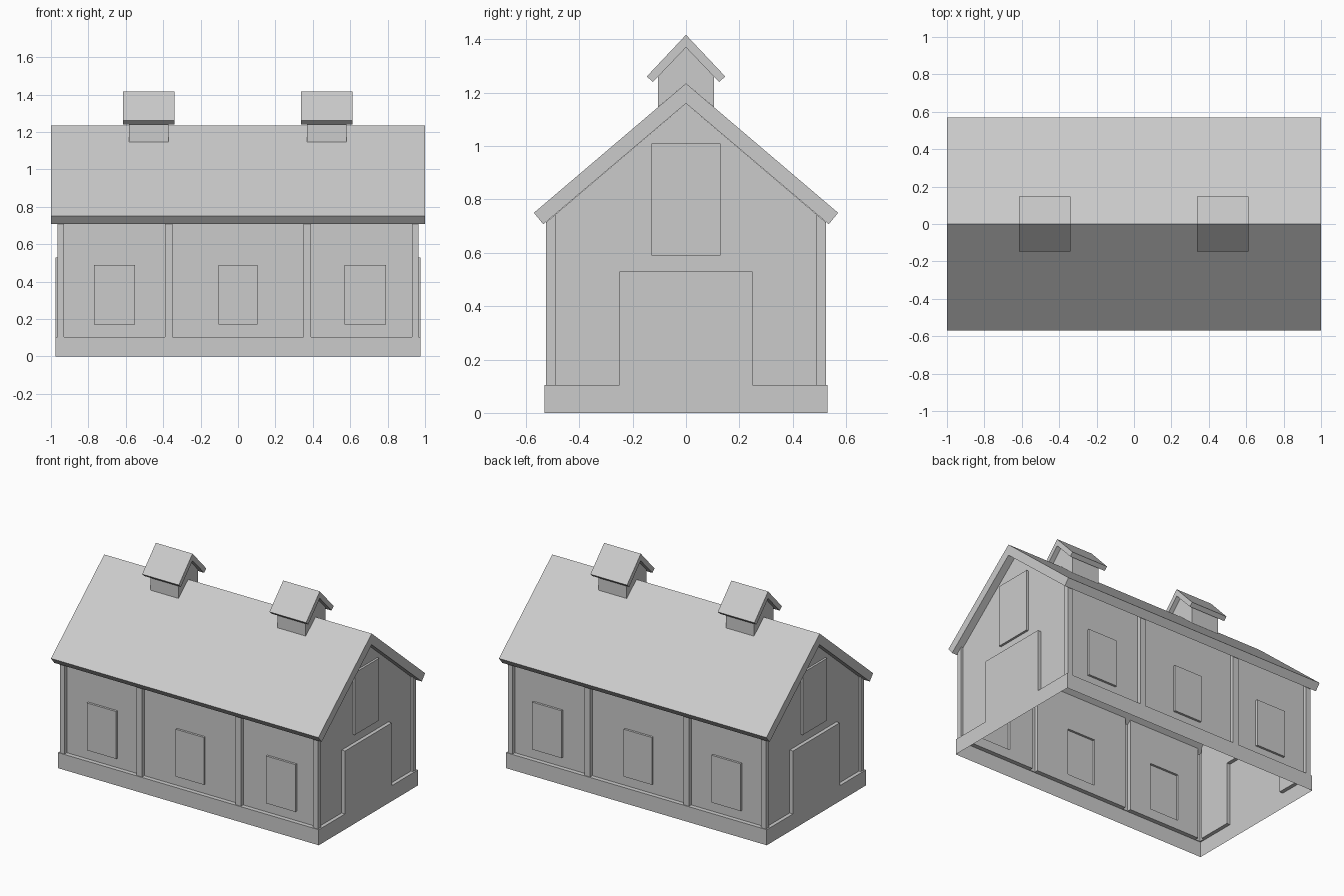
import bpy, bmesh
from math import pi
from mathutils import Matrix, Vector

if "Cube" in bpy.data.objects:
    bpy.data.objects.remove(bpy.data.objects["Cube"])


def finish(name, bm):
    bmesh.ops.recalc_face_normals(bm, faces=bm.faces)
    me = bpy.data.meshes.new(name)
    bm.to_mesh(me)
    bm.free()
    ob = bpy.data.objects.new(name, me)
    bpy.context.collection.objects.link(ob)
    return ob


def prism(name, profile, x0, x1):
    """Extrude a (y, z) outline along x."""
    bm = bmesh.new()
    f = bm.faces.new([bm.verts.new((x0, y, z)) for y, z in profile])
    r = bmesh.ops.extrude_face_region(bm, geom=[f])
    moved = [v for v in r["geom"] if isinstance(v, bmesh.types.BMVert)]
    bmesh.ops.translate(bm, verts=moved, vec=(x1 - x0, 0, 0))
    return finish(name, bm)


def relief(bm, rects, plinth_u, angle):
    """Stepped wall from rectangles (u0, u1, z0, z1, depth); later ones override."""
    us = sorted({u for r in rects for u in r[:2]})
    zs = sorted({z for r in rects for z in r[2:4]})
    plinth_d = rects[1][4]
    rot = Matrix.Rotation(angle, 3, 'Z')

    def depth(i, j):
        u, z = (us[i] + us[i + 1]) / 2, (zs[j] + zs[j + 1]) / 2
        return [r[4] for r in rects if r[0] < u < r[1] and r[2] < z < r[3]][-1]

    def quad(*pts):
        vs = []
        for u, d, z in pts:
            if d == plinth_d and abs(u) == us[-1]:
                u = plinth_u if u > 0 else -plinth_u
            vs.append(bm.verts.new(rot @ Vector((u, -d, z))))
        bm.faces.new(vs)

    for i in range(len(us) - 1):
        for j in range(len(zs) - 1):
            a, b, c, e, d = us[i], us[i + 1], zs[j], zs[j + 1], depth(i, j)
            quad((a, d, c), (b, d, c), (b, d, e), (a, d, e))
            if i + 2 < len(us) and depth(i + 1, j) != d:
                n = depth(i + 1, j)
                quad((b, d, c), (b, n, c), (b, n, e), (b, d, e))
            if j + 2 < len(zs) and depth(i, j + 1) != d:
                n = depth(i, j + 1)
                quad((a, d, e), (b, d, e), (b, n, e), (a, n, e))


# Walls: posts, plinth, recessed panels, raised windows and doors
long_wall = [(-.965, .965, 0, 1.3, .525), (-.965, .965, 0, .105, .53)]
long_wall += [(a, b, .105, 1.3, .50) for a, b in ((-.93, -.39), (-.35, .35), (.39, .93))]
windows = ((-.77, -.55), (-.105, .105), (.57, .79))
end_wall = [(-.525, .525, 0, 1.3, .965), (-.525, .525, 0, .105, .975),
            (-.49, .49, .105, 1.3, .95),
            (-.25, .25, .105, .53, .975),     # main door
            (-.13, .13, .59, 1.01, .965)]     # loft door
bm = bmesh.new()
for k in (0, 1):
    s = -1 if k else 1
    wins = [(min(s * a, s * b), max(s * a, s * b), .17, .49, .515) for a, b in windows]
    relief(bm, long_wall + wins, .975, k * pi)
    relief(bm, end_wall, .53, pi / 2 + k * pi)
bmesh.ops.remove_doubles(bm, verts=bm.verts, dist=.0005)
# Trim the wall tops to the underside of the roof
for s in (-1, 1):
    bmesh.ops.bisect_plane(bm, geom=bm.verts[:] + bm.edges[:] + bm.faces[:],
                           plane_co=(0, 0, 1.16), plane_no=(0, s * .85, 1), clear_outer=True)
bmesh.ops.dissolve_limit(bm, angle_limit=.01, verts=bm.verts, edges=bm.edges)
finish("walls", bm)

# Main roof
prism("roof", [(-.57, .75), (0, 1.235), (.57, .75), (.535, .707), (0, 1.16), (-.535, .707)], -1, 1)

# Roof vents with small gabled caps
for side, cx in (("left", -.477), ("right", .475)):
    prism(side + "_vent_body", [(-.105, 1.146), (0, 1.235), (.105, 1.146),
                                (.105, 1.26), (0, 1.37), (-.105, 1.26)], cx - .105, cx + .105)
    prism(side + "_vent_roof", [(-.147, 1.261), (0, 1.417), (.147, 1.261),
                                (.124, 1.24), (0, 1.37), (-.124, 1.24)], cx - .137, cx + .137)
